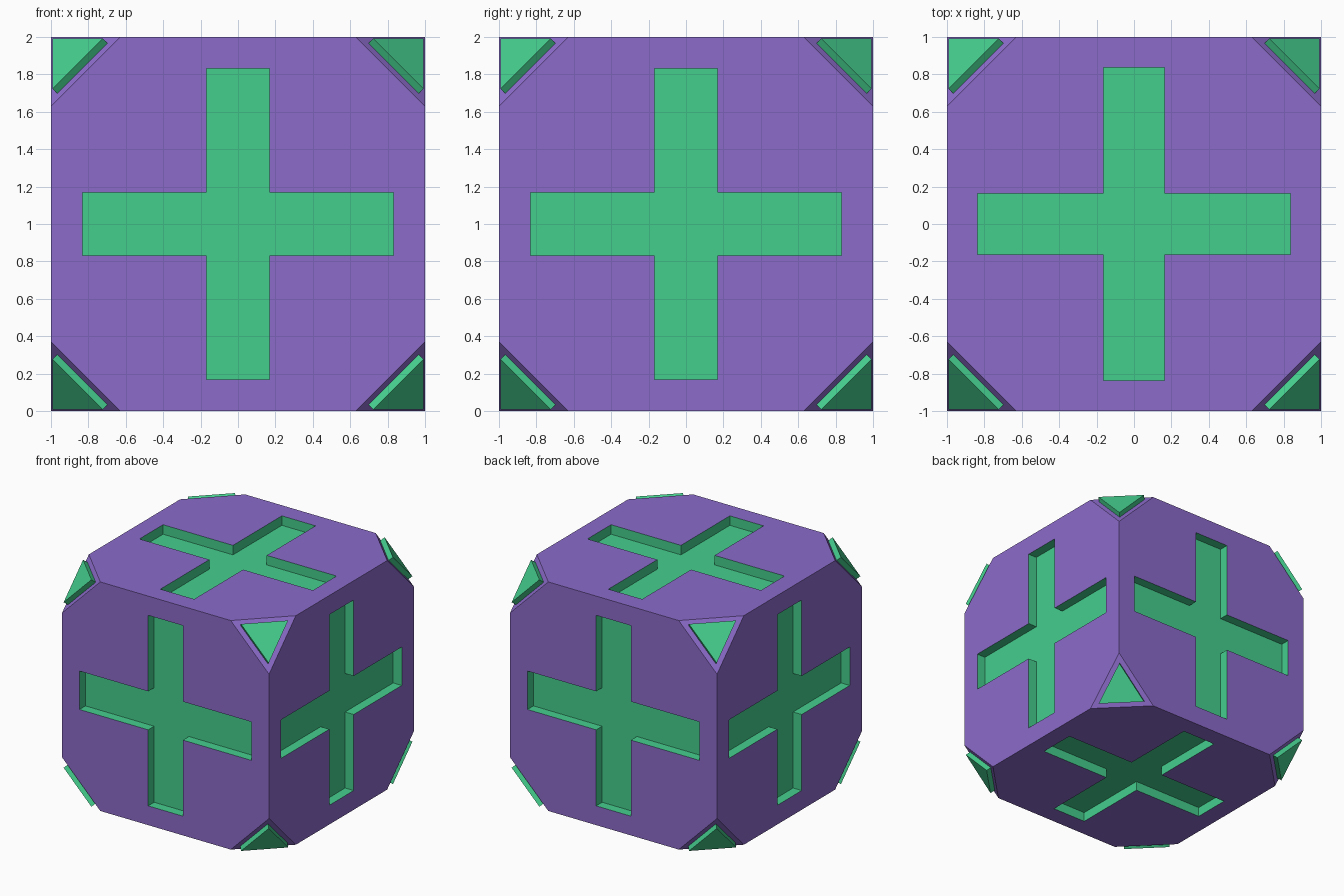
import bpy, bmesh
from math import pi
from itertools import product
from mathutils import Vector, Matrix

if "Cube" in bpy.data.objects:
    bpy.data.objects.remove(bpy.data.objects["Cube"])

CENTRE = (0, 0, 1)
CUT = 2.63       # corner planes: |x|+|y|+|z| = CUT
DEPTH = 0.083    # cross recess depth
PAD = 0.043      # corner pad thickness


def material(name, rgb):
    m = bpy.data.materials.new(name)
    m.diffuse_color = (*rgb, 1)
    m.use_nodes = True
    m.node_tree.nodes["Principled BSDF"].inputs["Base Color"].default_value = m.diffuse_color
    return m


purple = material("purple", (0.26, 0.145, 0.59))
green = material("green", (0.06, 0.62, 0.27))


def make(name, bm, mats):
    bmesh.ops.recalc_face_normals(bm, faces=bm.faces)
    me = bpy.data.meshes.new(name)
    bm.to_mesh(me)
    bm.free()
    for m in mats:
        me.materials.append(m)
    ob = bpy.data.objects.new(name, me)
    ob.location = CENTRE
    bpy.context.collection.objects.link(ob)
    return ob


def prism(bm, pts, offset):
    """Solid made by extruding a flat outline along an offset."""
    face = bm.faces.new([bm.verts.new(p) for p in pts])
    out = bmesh.ops.extrude_face_region(bm, geom=[face], use_keep_orig=True)
    verts = [v for v in out["geom"] if isinstance(v, bmesh.types.BMVert)]
    bmesh.ops.translate(bm, vec=offset, verts=verts)


# Block with its eight corners sliced off
bm = bmesh.new()
bmesh.ops.create_cube(bm, size=2)
for s in product((-1, 1), repeat=3):
    n = Vector(s)
    cut = bmesh.ops.bisect_plane(bm, geom=bm.verts[:] + bm.edges[:] + bm.faces[:],
                                 plane_co=n * CUT / 3, plane_no=n, clear_outer=True)
    edges = [e for e in cut["geom_cut"] if isinstance(e, bmesh.types.BMEdge)]
    bmesh.ops.contextual_create(bm, geom=edges)
block = make("block", bm, [purple, green])

# Cross-shaped cutters, one per face
bm = bmesh.new()
turns = [Matrix.Rotation(a, 3, "X") for a in (0, pi / 2, pi, -pi / 2)]
turns += [Matrix.Rotation(a, 3, "Y") for a in (pi / 2, -pi / 2)]
for i, rot in enumerate(turns):
    a, w = (0.838, 0.163) if i in (0, 2) else (0.832, 0.168)
    quarter = [Vector((a, -w, 1 - DEPTH)), Vector((a, w, 1 - DEPTH)),
               Vector((w, w, 1 - DEPTH))]
    pts = [rot @ Matrix.Rotation(k * pi / 2, 3, "Z") @ p
           for k in range(4) for p in quarter]
    prism(bm, pts, rot @ Vector((0, 0, DEPTH + 0.1)))
for f in bm.faces:
    f.material_index = 1
cutter = make("cross_cutter", bm, [purple, green])
cutter.hide_render = True
cutter.hide_set(True)
cut = block.modifiers.new("crosses", "BOOLEAN")
cut.operation = "DIFFERENCE"
cut.solver = "EXACT"
cut.object = cutter

# Raised triangular pads, mirrored to all eight corners
bm = bmesh.new()
b, c = 0.698, 0.966
prism(bm, [(b, c, c), (c, b, c), (c, c, b)], Vector((1, 1, 1)).normalized() * PAD)
pads = make("corner_pads", bm, [green])
mirror = pads.modifiers.new("mirror", "MIRROR")
mirror.use_axis = (True, True, True)
mirror.use_mirror_merge = False
